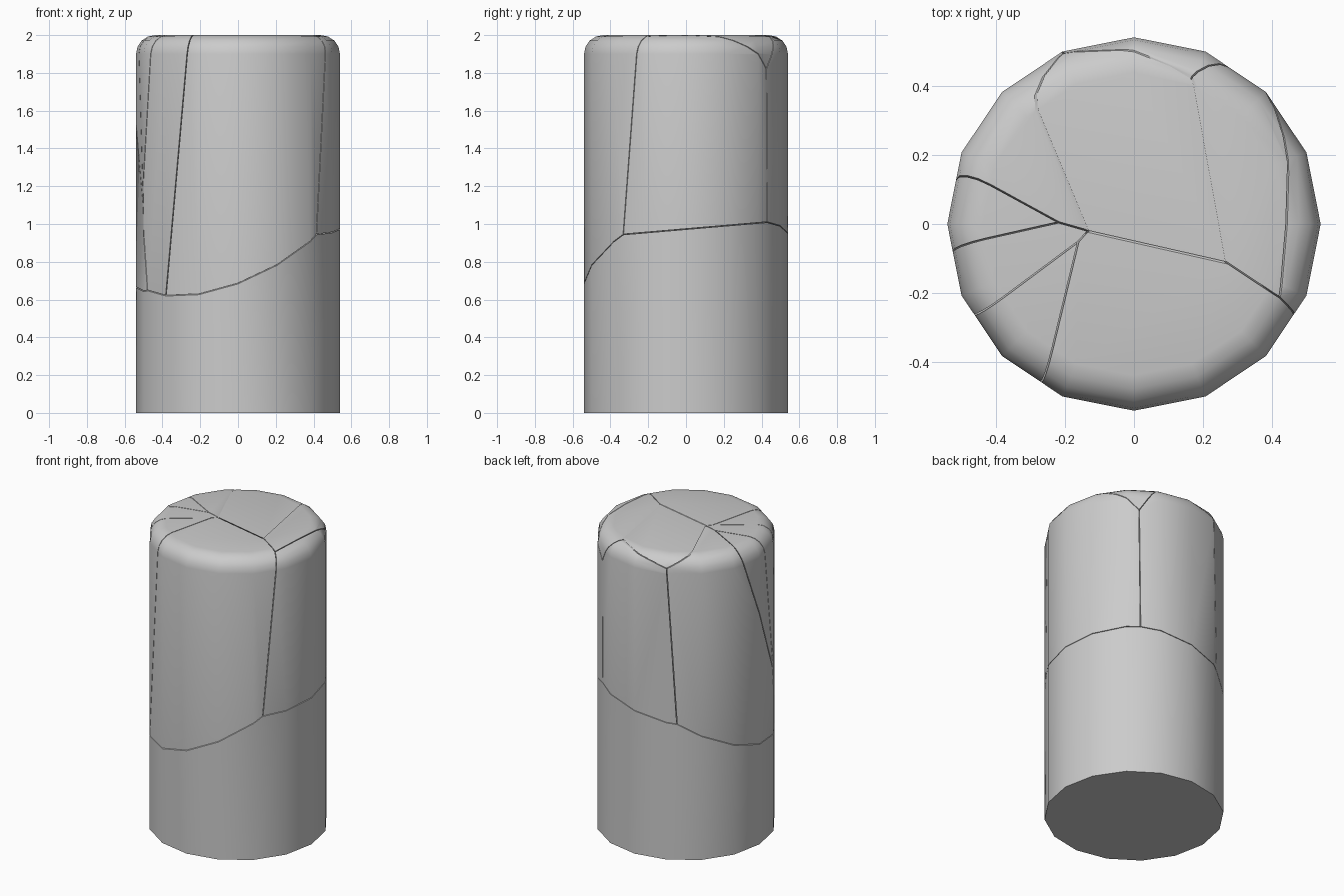
import bpy, bmesh, math
from mathutils import Vector

if "Cube" in bpy.data.objects:
    bpy.data.objects.remove(bpy.data.objects["Cube"])

RADIUS, HEIGHT, ROUND, GAP = 0.54, 2.0, 0.1, 0.002

# Each fragment is the region where its linear function (x, y, z, constant) is largest
FRAGMENTS = {
    "pillar_base":       (0, 0, 0, 0),
    "front_fragment":    (-0.375, -0.5, 1.0, -0.955),
    "right_fragment":    (0, -0.0812, 0.95, -0.9244),
    "top_right_chip":    (-0.093, -0.075, 1.03, -1.0433),
    "top_fragment":      (-0.2866, -0.11, 1.4, -1.7349),
    "back_fragment":     (-0.185, 0, 0.952, -0.9041),
    "back_left_fragment": (-0.49, -0.195, 0.974, -0.9123),
    "front_left_fragment": (-0.4396, -0.4844, 1.0066, -0.9778),
    "left_wedge":        (-0.5359, -0.3549, 1.0234, -1.0203),
    "left_splinter":     (-0.548, -0.3012, 1.0152, -1.0068),
}


def whole_pillar():
    """16-sided pillar with a rounded top rim."""
    bm = bmesh.new()
    bmesh.ops.create_cone(bm, cap_ends=True, segments=16, radius1=RADIUS,
                          radius2=RADIUS, depth=HEIGHT)
    bmesh.ops.translate(bm, verts=bm.verts, vec=(0, 0, HEIGHT / 2))
    rim = [e for e in bm.edges if all(v.co.z > HEIGHT - 0.01 for v in e.verts)]
    bmesh.ops.bevel(bm, geom=rim, offset=ROUND, offset_type='OFFSET',
                    segments=4, profile=0.5, affect='EDGES')
    return bm


def cut(bm, normal, point):
    """Remove the side the normal points to and cap the opening."""
    bmesh.ops.bisect_plane(bm, geom=bm.verts[:] + bm.edges[:] + bm.faces[:],
                           dist=1e-5, plane_co=point, plane_no=normal,
                           clear_outer=True)
    rim = [e for e in bm.edges if e.is_boundary]
    if rim:
        bmesh.ops.holes_fill(bm, edges=rim, sides=0)


# Break the pillar into fragments with hairline gaps between them
for name, own in FRAGMENTS.items():
    bm = whole_pillar()
    for other_name, other in FRAGMENTS.items():
        if other_name == name:
            continue
        diff = [b - a for a, b in zip(own, other)]
        n = Vector(diff[:3])
        length = n.length
        n.normalize()
        cut(bm, n, n * (-diff[3] / length - GAP))
    bmesh.ops.recalc_face_normals(bm, faces=bm.faces)
    mesh = bpy.data.meshes.new(name)
    bm.to_mesh(mesh)
    bm.free()
    obj = bpy.data.objects.new(name, mesh)
    bpy.context.collection.objects.link(obj)
    bpy.ops.object.select_all(action='DESELECT')
    obj.select_set(True)
    bpy.context.view_layer.objects.active = obj
    bpy.ops.object.shade_smooth_by_angle(angle=math.radians(30))
